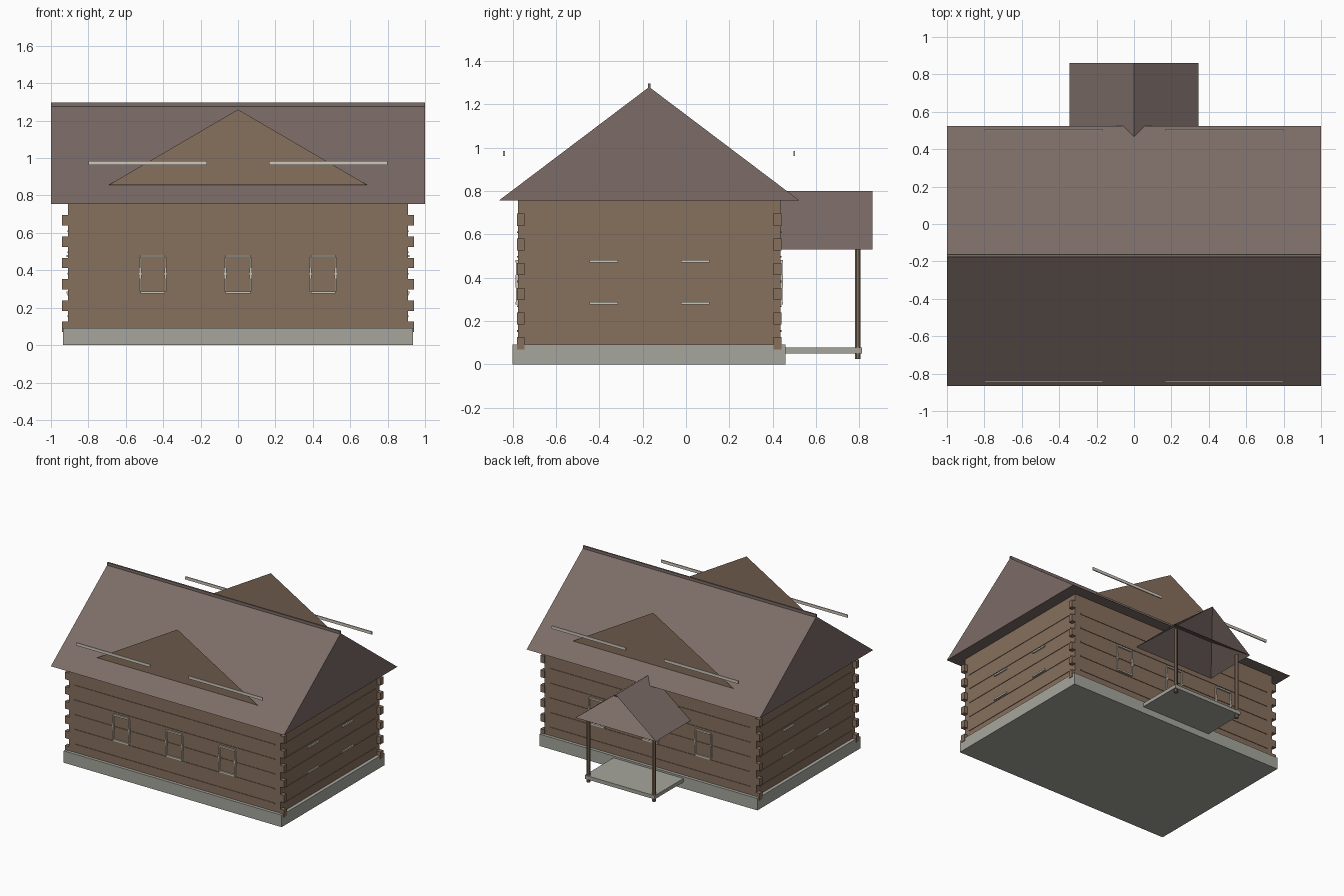
import bpy, math

if "Cube" in bpy.data.objects:
    bpy.data.objects.remove(bpy.data.objects["Cube"])


def material(name, rgb):
    m = bpy.data.materials.new(name)
    m.diffuse_color = (*rgb, 1)
    m.use_nodes = True
    m.node_tree.nodes["Principled BSDF"].inputs["Base Color"].default_value = m.diffuse_color
    return m


WOOD = material("wood", (0.24, 0.16, 0.11))
ROOF = material("roofing", (0.20, 0.15, 0.135))
STONE = material("stone", (0.38, 0.38, 0.34))
TRIM = material("trim", (0.62, 0.58, 0.50))


def mesh(name, verts, faces, mat):
    me = bpy.data.meshes.new(name)
    me.from_pydata(verts, [], faces)
    me.update()
    ob = bpy.data.objects.new(name, me)
    me.materials.append(mat)
    bpy.context.collection.objects.link(ob)
    return ob


def boxes(name, ranges, mat):
    """One object from boxes given as (x0, x1, y0, y1, z0, z1)."""
    verts, faces = [], []
    for x0, x1, y0, y1, z0, z1 in ranges:
        n = len(verts)
        verts += [(x, y, z) for z in (z0, z1)
                  for x, y in ((x0, y0), (x1, y0), (x1, y1), (x0, y1))]
        for f in ((3, 2, 1, 0), (4, 5, 6, 7), (0, 1, 5, 4),
                  (1, 2, 6, 5), (2, 3, 7, 6), (3, 0, 4, 7)):
            faces.append([n + i for i in f])
    return mesh(name, verts, faces, mat)


CY = -0.17                    # house centre in y
WX, WY = 0.908, 0.606         # wall half sizes
EAVE, RIDGE = 0.755, 1.28
PITCH = 0.114                 # log spacing

# Foundation and log walls
boxes("foundation", [(-0.935, 0.935, CY - 0.63, CY + 0.63, 0, 0.092)], STONE)
boxes("walls", [(-WX, WX, CY - WY, CY + WY, 0.09, EAVE)], WOOD)

# Log seams on all four walls and crossed log ends at the corners
seams, ends = [], []
for i in range(6):
    z = 0.097 + i * PITCH
    if i:
        zs = z - PITCH / 2
        for s in (-1, 1):
            yc, xc = CY + s * WY, s * WX
            seams.append((-0.86, 0.86, yc - 0.004, yc + 0.004, zs - 0.004, zs + 0.004))
            seams.append((xc - 0.004, xc + 0.004, CY - 0.56, CY + 0.56, zs - 0.004, zs + 0.004))
    for sx in (-1, 1):
        for sy in (-1, 1):
            xs = sorted((sx * 0.905, sx * 0.94))
            ys = sorted((CY + sy * 0.575, CY + sy * 0.61))
            ends.append((*xs, *ys, z - 0.028, z + 0.028))
boxes("log_seams", seams, WOOD)
boxes("log_ends", ends, WOOD)

# Main roof: closed gable prism with a ridge cap
HALF = 0.695
mesh("main_roof",
     [(x, y, z) for x in (-1, 1)
      for y, z in ((CY - HALF, EAVE), (CY + HALF, EAVE), (CY, RIDGE))],
     [(0, 2, 1), (3, 4, 5), (0, 1, 4, 3), (0, 3, 5, 2), (1, 2, 5, 4)], ROOF)
boxes("ridge_cap", [(-1, 1, CY - 0.006, CY + 0.006, RIDGE - 0.01, 1.297)], ROOF)

# Flat triangular gables standing on both slopes, with trim bars
for s, side in ((-1, "front"), (1, "back")):
    y = CY + s * 0.572
    mesh(side + "_gable", [(-0.69, y, 0.857), (0.69, y, 0.857), (0, y, 1.26)],
         [(0, 1, 2) if s < 0 else (2, 1, 0)], WOOD)
    yb = CY + s * 0.67
    boxes(side + "_gable_trim",
          [(a, b, yb - 0.004, yb + 0.004, 0.962, 0.984)
           for a, b in ((-0.80, -0.165), (0.165, 0.80))], TRIM)

# Window frames: full frames front and back, sill and head bars on the sides
for s, side in ((-1, "front"), (1, "back")):
    y = CY + s * WY
    parts = []
    for x in (-0.455, 0, 0.455):
        for z in (0.281, 0.476):
            parts.append((x - 0.066, x + 0.066, y - 0.011, y + 0.011, z - 0.006, z + 0.006))
        for j in (-0.068, 0.068):
            parts.append((x + j - 0.004, x + j + 0.004, y - 0.009, y + 0.009, 0.287, 0.47))
            parts.append((x + j - 0.006, x + j + 0.006, y - 0.011, y + 0.011, 0.355, 0.412))
    boxes(side + "_window_frames", parts, TRIM)
for s, side in ((-1, "left"), (1, "right")):
    x = s * WX
    boxes(side + "_window_bars",
          [(x - 0.01, x + 0.01, y - 0.066, y + 0.066, z - 0.006, z + 0.006)
           for y in (CY - 0.21, CY + 0.213) for z in (0.281, 0.476)], TRIM)

# Porch at the back: slab and two posts
boxes("porch_slab", [(-0.30, 0.30, 0.44, 0.812, 0.05, 0.078)], STONE)
for s, side in ((-1, "left"), (1, "right")):
    bpy.ops.mesh.primitive_cylinder_add(vertices=8, radius=0.0145, depth=0.515,
                                        location=(s * 0.28, 0.793, 0.2825),
                                        rotation=(0, 0, math.pi / 8))
    post = bpy.context.object
    post.name = side + "_porch_post"
    post.data.materials.append(WOOD)

# Porch roof: two thin slopes with sloping infill triangles between them
PX, P0, P1, PZ, PT = 0.345, 0.435, 0.862, 0.53, 0.80
mesh("porch_roof",
     [(-PX, P0, PZ), (PX, P0, PZ), (0, P0, PT),
      (-PX, P1, PZ), (PX, P1, PZ), (0, P1, PT)],
     [(0, 2, 3), (3, 2, 5), (1, 4, 5), (1, 5, 2), (3, 4, 2), (0, 1, 5)], ROOF)
